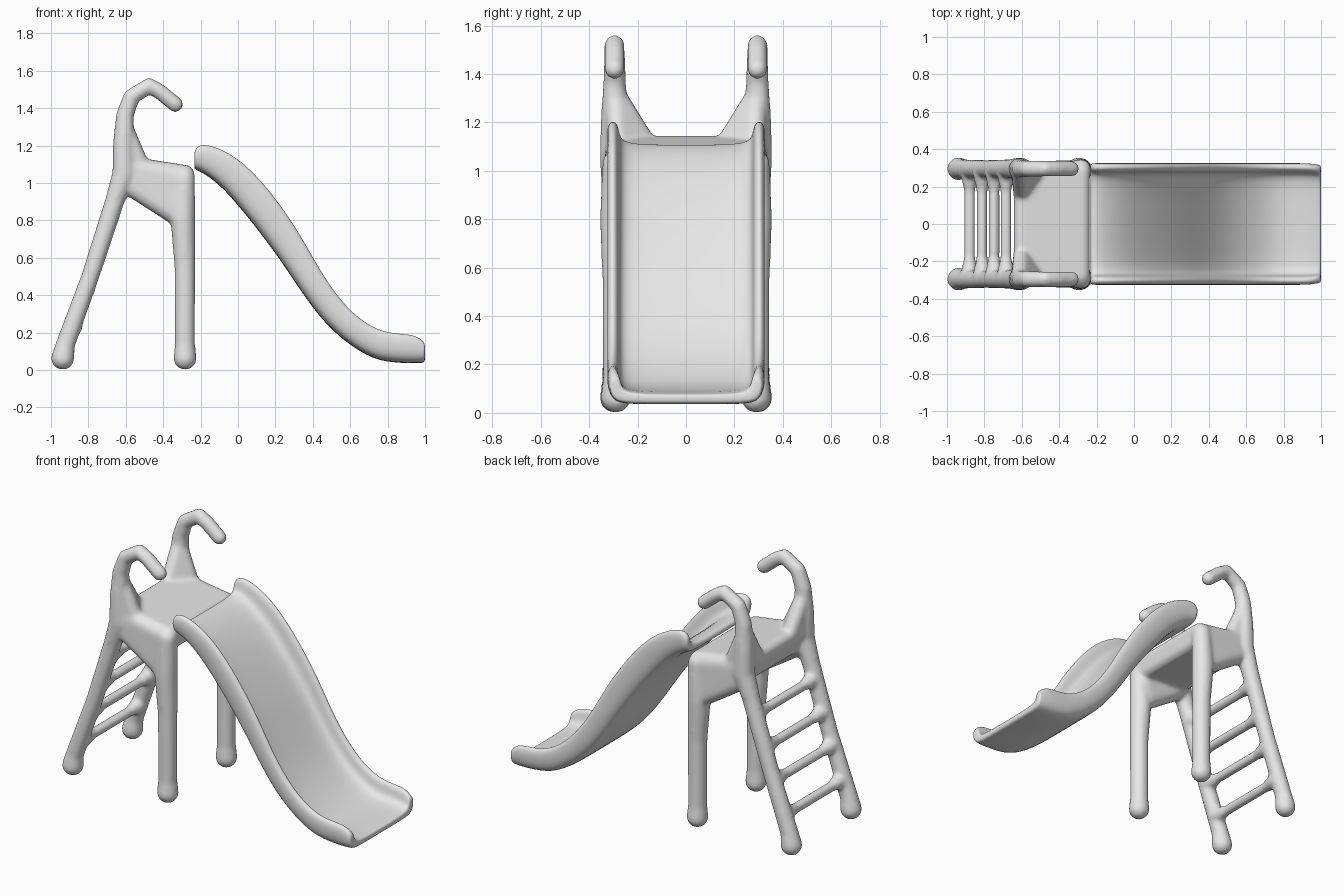
import bpy, bmesh
from mathutils import Vector, Matrix

cube = bpy.data.objects.get("Cube")
if cube:
    bpy.data.objects.remove(cube, do_unlink=True)

grey = bpy.data.materials.new("light grey plastic")
grey.use_nodes = True
colour = (0.8, 0.8, 0.8, 1)
grey.diffuse_color = colour
grey.node_tree.nodes["Principled BSDF"].inputs["Base Color"].default_value = colour


def finish(name, bm):
    bmesh.ops.recalc_face_normals(bm, faces=bm.faces)
    for face in bm.faces:
        face.smooth = True
    mesh = bpy.data.meshes.new(name)
    bm.to_mesh(mesh)
    bm.free()
    mesh.materials.append(grey)
    obj = bpy.data.objects.new(name, mesh)
    bpy.context.collection.objects.link(obj)
    return obj


def hull(bm, balls):
    """Add the closed skin stretched over balls given as (x, y, z, radius)."""
    part = bmesh.new()
    for x, y, z, r in balls:
        bmesh.ops.create_icosphere(part, subdivisions=3, radius=r,
                                   matrix=Matrix.Translation((x, y, z)))
    result = bmesh.ops.convex_hull(part, input=part.verts)
    loose = {g for g in result["geom_interior"] + result["geom_unused"]
             if isinstance(g, bmesh.types.BMVert)}
    bmesh.ops.delete(part, geom=list(loose), context='VERTS')
    temp = bpy.data.meshes.new("temp")
    part.to_mesh(temp)
    part.free()
    bm.from_mesh(temp)
    bpy.data.meshes.remove(temp)


def limb(bm, balls):
    for a, b in zip(balls, balls[1:]):
        hull(bm, (a, b))


def side(s, y, points):
    return [(x, s * y, z, r) for x, z, r in points]


frame = bmesh.new()
for s in (-1, 1):
    # ladder rail running up into the hooked handle
    limb(frame, side(s, 0.295, [
        (-0.937, 0.062, 0.062), (-0.925, 0.13, 0.052), (-0.79, 0.5, 0.048),
        (-0.66, 0.9, 0.052), (-0.61, 1.05, 0.062), (-0.612, 1.2, 0.058),
        (-0.605, 1.36, 0.048), (-0.57, 1.46, 0.044), (-0.475, 1.52, 0.042),
        (-0.42, 1.49, 0.042), (-0.335, 1.42, 0.042)]))
    # front leg
    limb(frame, side(s, 0.29, [
        (-0.283, 0.062, 0.062), (-0.284, 0.14, 0.054), (-0.284, 0.55, 0.056),
        (-0.295, 0.8, 0.066), (-0.285, 1.03, 0.056)]))
    # side panel
    hull(frame, side(s, 0.28, [
        (-0.6, 1.0, 0.055), (-0.285, 1.03, 0.056), (-0.325, 0.83, 0.06),
        (-0.6, 1.09, 0.055)]))
    # gusset between handle and platform
    hull(frame, [(-0.61, s * 0.29, 1.31, 0.045), (-0.6, s * 0.16, 1.1, 0.045),
                 (-0.6, s * 0.28, 1.1, 0.055), (-0.52, s * 0.28, 1.1, 0.045)])

# platform
hull(frame, [(x, s * y, z, 0.045) for s in (-1, 1) for x, y, z in
             ((-0.6, 0.27, 1.1), (-0.28, 0.28, 1.05),
              (-0.57, 0.24, 1.01), (-0.29, 0.24, 0.99))])

# ladder rungs, thicker where they meet the rails
for z in (0.22, 0.42, 0.61, 0.8):
    x = -0.953 + 0.335 * z
    limb(frame, [(x, y, z + abs(y) * 0.05, r) for y, r in
                 ((-0.28, 0.05), (-0.18, 0.03), (0.18, 0.03), (0.28, 0.05))])

# fuse the frame into one soft moulded shell
body = finish("climbing_frame", frame)
remesh = body.modifiers.new("fuse", 'REMESH')
remesh.mode = 'VOXEL'
remesh.voxel_size = 0.012
remesh.use_smooth_shade = True
soften = body.modifiers.new("soften", 'SMOOTH')
soften.factor = 0.5
soften.iterations = 8

# slide: half of the trough section as (width, height from underside to rim)
half = [(0.1, 0), (0.25, 0), (0.305, 0.1), (0.326, 0.45), (0.326, 0.9),
        (0.304, 1.04), (0.28, 0.92), (0.275, 0.55), (0.24, 0.36), (0.1, 0.33)]
section = half + [(-y, t) for y, t in reversed(half)]
# stations along the slide: underside x, z and rim x, z
stations = [
    (-0.235, 1.07, -0.235, 1.17), (-0.2, 1.063, -0.2, 1.22),
    (-0.1, 0.995, -0.05, 1.17), (0.02, 0.86, 0.11, 1.04),
    (0.2, 0.63, 0.31, 0.77), (0.33, 0.43, 0.435, 0.535),
    (0.46, 0.25, 0.545, 0.375), (0.6, 0.13, 0.645, 0.275),
    (0.72, 0.06, 0.745, 0.215), (0.82, 0.04, 0.83, 0.195),
    (0.94, 0.035, 0.94, 0.19), (0.985, 0.037, 0.985, 0.16),
    (1.0, 0.045, 1.0, 0.14)]
trough = bmesh.new()
rings = []
for bx, bz, tx, tz in stations:
    low, high = Vector((bx, 0, bz)), Vector((tx, 0, tz))
    pinch = 0.97 if bx > 0.98 else 1
    rings.append([trough.verts.new(low.lerp(high, t) + Vector((0, y * pinch, 0)))
                  for y, t in section])
count = len(section)
for a, b in zip(rings, rings[1:]):
    for i in range(count):
        j = (i + 1) % count
        trough.faces.new((a[i], a[j], b[j], b[i]))
# end caps as strips across the wall thickness
for ring in (rings[0], rings[-1]):
    h = len(half)
    for base in (0, h):
        for i in range(h // 2 - 1):
            trough.faces.new((ring[base + i], ring[base + i + 1],
                              ring[base + h - 2 - i], ring[base + h - 1 - i]))
    trough.faces.new((ring[0], ring[h - 1], ring[h], ring[-1]))
slide = finish("slide", trough)
subdivide = slide.modifiers.new("round", 'SUBSURF')
subdivide.levels = 2
subdivide.render_levels = 2
